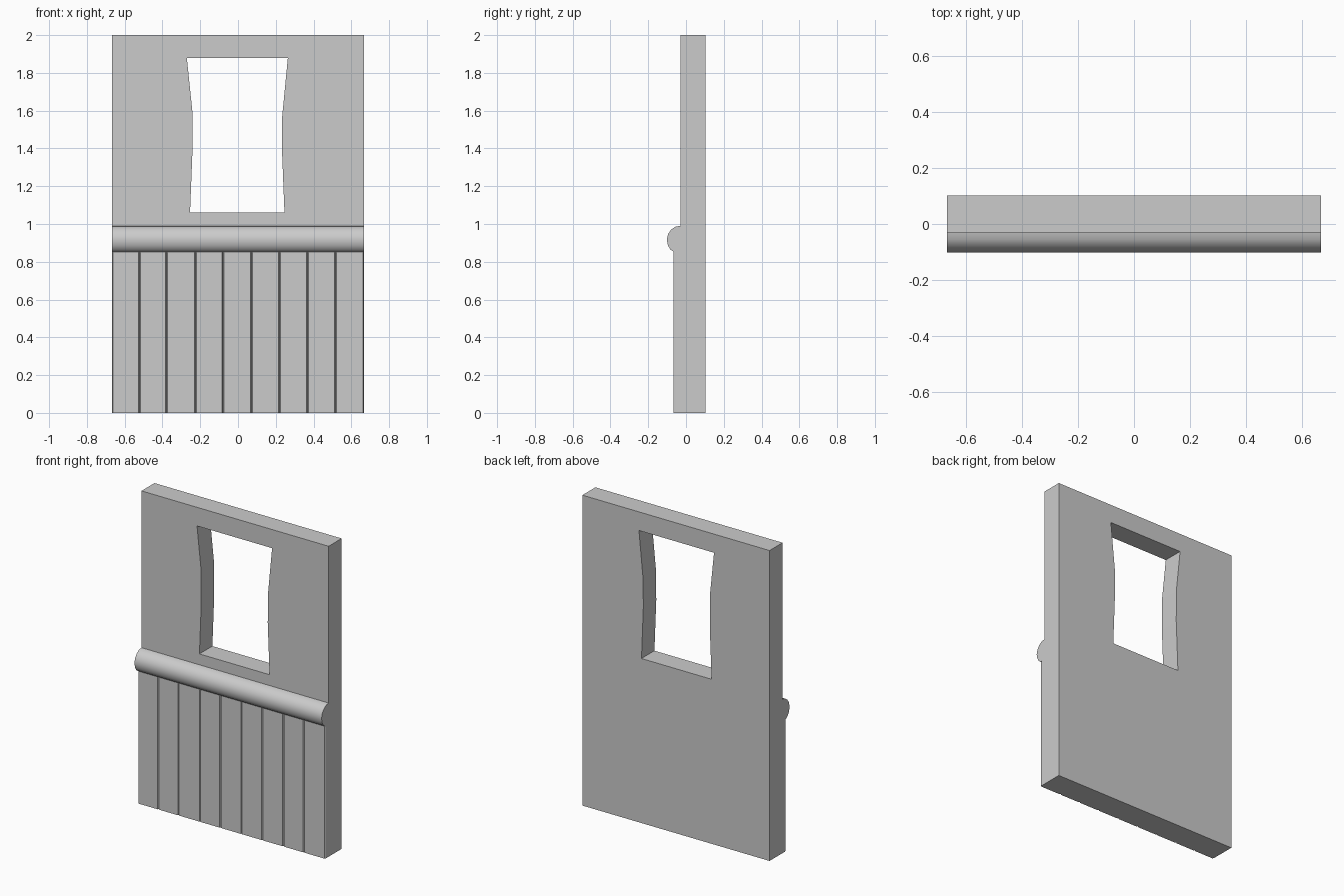
import bpy, bmesh, math

if "Cube" in bpy.data.objects:
    bpy.data.objects.remove(bpy.data.objects["Cube"])

W = 0.667          # half width
BACK, FACE = 0.102, -0.03   # wall back and upper wall front


def finish(name, bm, smooth=False):
    bmesh.ops.recalc_face_normals(bm, faces=bm.faces[:])
    me = bpy.data.meshes.new(name)
    bm.to_mesh(me)
    bm.free()
    ob = bpy.data.objects.new(name, me)
    bpy.context.collection.objects.link(ob)
    if smooth:
        bpy.ops.object.select_all(action='DESELECT')
        bpy.context.view_layer.objects.active = ob
        ob.select_set(True)
        bpy.ops.object.shade_smooth_by_angle(angle=math.radians(40))
    return ob


def prism(name, profile, vec, smooth=False):
    """Extrude a closed 3D outline along vec."""
    bm = bmesh.new()
    face = bm.faces.new([bm.verts.new(p) for p in profile])
    ext = bmesh.ops.extrude_face_region(bm, geom=[face], use_keep_orig=True)
    verts = [g for g in ext['geom'] if isinstance(g, bmesh.types.BMVert)]
    bmesh.ops.translate(bm, verts=verts, vec=vec)
    return finish(name, bm, smooth)


# Wall slab with a crooked window: inner and outer outlines joined ring by ring
window = [(-0.271, 1.88), (-0.242, 1.60), (-0.241, 1.39), (-0.254, 1.06),
          (0.246, 1.06), (0.233, 1.39), (0.234, 1.57), (0.264, 1.88)]
outer = [(-W, 2), (-W, 1.60), (-W, 1.39), (-W, 0),
         (W, 0), (W, 1.39), (W, 1.57), (W, 2)]
bm = bmesh.new()
rings = [[bm.verts.new((x, y, z)) for x, z in pts]
         for pts, y in ((outer, FACE), (window, FACE), (window, BACK), (outer, BACK))]
for r in range(4):
    a, b = rings[r], rings[(r + 1) % 4]
    for i in range(8):
        j = (i + 1) % 8
        bm.faces.new((a[i], a[j], b[j], b[i]))
finish("wall_with_window", bm)

# Wainscot boards with narrow V grooves between them
grooves = [-0.521, -0.378, -0.225, -0.08, 0.071, 0.22, 0.368, 0.516]
front, depth, half = -0.066, 0.010, 0.005
outline = [(-W, FACE), (-W, front + depth), (-W + half, front)]
for x in grooves:
    outline += [(x - half, front), (x, front + depth), (x + half, front)]
outline += [(W - half, front), (W, front + depth), (W, FACE)]
prism("wainscot_boards", [(x, y, 0) for x, y in outline], (0, 0, 0.86))

# Rounded rail above the boards
rail = [(-0.03, 0.99), (-0.055, 0.986), (-0.078, 0.971), (-0.095, 0.947),
        (-0.102, 0.918), (-0.096, 0.887), (-0.083, 0.865), (-0.066, 0.853), (-0.03, 0.853)]
prism("chair_rail", [(-W, y, z) for y, z in rail], (2 * W, 0, 0), smooth=True)
